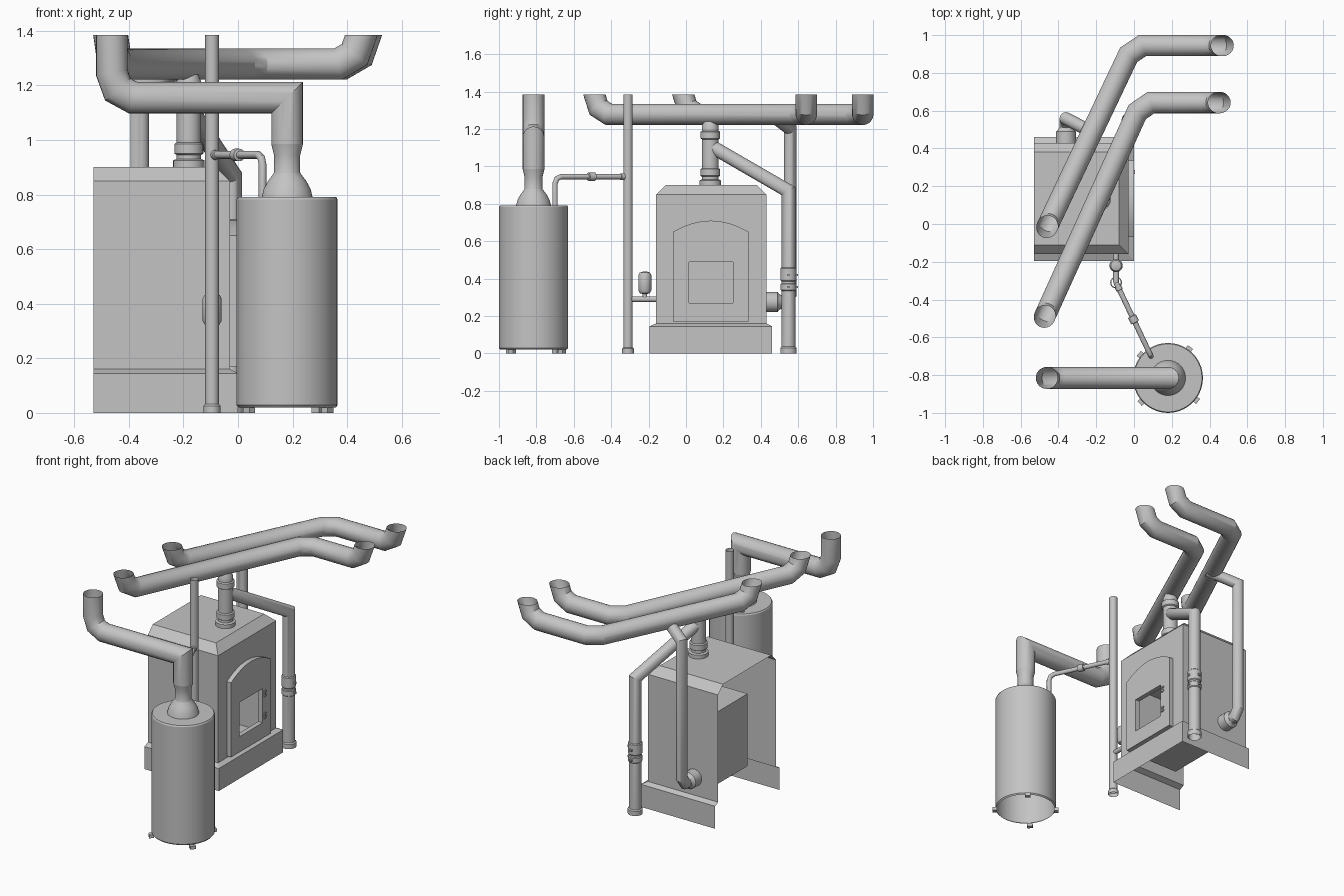
import bpy, bmesh, math
from mathutils import Vector, Matrix

if "Cube" in bpy.data.objects:
    bpy.data.objects.remove(bpy.data.objects["Cube"])

grey = bpy.data.materials.new("grey_metal")
grey.diffuse_color = (0.55, 0.55, 0.55, 1)
grey.use_nodes = True
grey.node_tree.nodes["Principled BSDF"].inputs["Base Color"].default_value = grey.diffuse_color


def finish(name, bm):
    bmesh.ops.recalc_face_normals(bm, faces=bm.faces)
    me = bpy.data.meshes.new(name)
    bm.to_mesh(me)
    bm.free()
    ob = bpy.data.objects.new(name, me)
    bpy.context.collection.objects.link(ob)
    me.materials.append(grey)
    return ob


def skin(bm, rings):
    rows = [[bm.verts.new(p) for p in r] for r in rings]
    n = len(rows[0])
    for a, b in zip(rows, rows[1:]):
        for i in range(n):
            j = (i + 1) % n
            bm.faces.new((a[i], a[j], b[j], b[i]))
    return rows


def pipe(name, pts, r, cut0=None, cut1=None, n=24):
    """Open tube along a polyline with mitred corners."""
    pts = [Vector(p) for p in pts]
    d = [(b - a).normalized() for a, b in zip(pts, pts[1:])]
    u = d[0].orthogonal().normalized()
    v = d[0].cross(u)
    ring = [pts[0] + r * (math.cos(t) * u + math.sin(t) * v)
            for t in (math.tau * i / n for i in range(n))]
    rings = []
    for i, p in enumerate(pts):
        k = max(i - 1, 0)
        if i == 0:
            nrm = Vector(cut0) if cut0 else d[0]
        elif i == len(pts) - 1:
            nrm = Vector(cut1) if cut1 else d[-1]
        else:
            nrm = d[i - 1] + d[i]
        ring = [q + d[k] * ((p - q).dot(nrm) / d[k].dot(nrm)) for q in ring]
        rings.append(ring)
    bm = bmesh.new()
    skin(bm, rings)
    return finish(name, bm)


def lathe(name, prof, origin, axis=(0, 0, 1), n=24, cap=False):
    """Turned part from (radius, height) pairs."""
    q = Vector((0, 0, 1)).rotation_difference(Vector(axis))
    o = Vector(origin)
    rings = [[o + q @ Vector((r * math.cos(math.tau * i / n), r * math.sin(math.tau * i / n), h))
              for i in range(n)] for r, h in prof]
    bm = bmesh.new()
    rows = skin(bm, rings)
    if cap:
        bm.faces.new(rows[-1])
        bm.faces.new(rows[0])
    return finish(name, bm)


def box(name, lo, hi, open_front=False, spin=0):
    lo, hi = Vector(lo), Vector(hi)
    bm = bmesh.new()
    bmesh.ops.create_cube(bm, size=1, matrix=Matrix.Translation((lo + hi) / 2)
                          @ Matrix.Rotation(spin, 4, 'Z') @ Matrix.Diagonal((*(hi - lo), 1)))
    if open_front:
        f = max(bm.faces, key=lambda f: f.calc_center_median().x)
        bmesh.ops.delete(bm, geom=[f], context='FACES_ONLY')
    return finish(name, bm)


def plate(name, outer, hole, x, half):
    """Flat plate in the y-z plane with an opening."""
    cu = bpy.data.curves.new(name, 'CURVE')
    cu.dimensions = '2D'
    cu.fill_mode = 'BOTH'
    cu.extrude = half
    for loop in (outer, hole):
        s = cu.splines.new('POLY')
        s.points.add(len(loop) - 1)
        for p, (a, b) in zip(s.points, loop):
            p.co = (a, b, 0, 1)
        s.use_cyclic_u = True
    ob = bpy.data.objects.new(name, cu)
    bpy.context.collection.objects.link(ob)
    ob.matrix_world = Matrix(((0, 0, 1, x), (1, 0, 0, 0), (0, 1, 0, 0), (0, 0, 0, 1)))
    cu.materials.append(grey)
    bpy.ops.object.select_all(action='DESELECT')
    ob.select_set(True)
    bpy.context.view_layer.objects.active = ob
    bpy.ops.object.convert(target='MESH')


def rect(a, b, c, d):
    return [(a, c), (b, c), (b, d), (a, d)]


# furnace shell: plinth, walls, chamfered top; open at the back and below
bm = bmesh.new()
rows = []
for x, y0, y1, z in ((0, -.195, .46, 0), (0, -.195, .46, .145), (-.03, -.16, .43, .16),
                     (-.03, -.16, .43, .85), (-.08, -.11, .38, .9)):
    rows.append([bm.verts.new(p) for p in ((-.53, y0, z), (x, y0, z), (x, y1, z), (-.53, y1, z))])
for k, (a, b) in enumerate(zip(rows, rows[1:])):
    for i in range(3):
        if not (k == 2 and i == 1):
            bm.faces.new((a[i], a[i + 1], b[i + 1], b[i]))
bm.faces.new(rows[-1])
finish("furnace_shell", bm)

# door wall, arched door and firebox
hole = rect(.015, .25, .27, .49)
plate("furnace_front_wall", rect(-.16, .43, .16, .85), hole, -.03, 0)
arch = [(-.07, .17), (.335, .17)] + [
    (.1325 + .2025 * c, .65 + .06 * (1 - c * c)) for c in (1, .75, .5, .25, 0, -.25, -.5, -.75, -1)]
plate("furnace_door", arch, hole, -.015, .015)
box("firebox", (-.39, -.07, .165), (-.031, .335, .63), open_front=True)
for z in (.31, .45):
    box("door_hinge", (-.002, .265, z - .02), (.006, .275, z + .02))
    for dz in (-.012, .012):
        box("hinge_pin", (-.002, .27, z + dz - .005), (.006, .285, z + dz + .005))

# main flue with collars
lathe("flue", [(.058, .9), (.058, .925), (.045, .93), (.045, .945), (.053, .95), (.053, .985),
               (.045, .99), (.045, 1.145), (.053, 1.15), (.053, 1.185), (.045, 1.19),
               (.045, 1.215), (.034, 1.24)], (-.18, .13, 0))

# slanted branch and its drop pipe
pipe("branch_pipe", [(-.18, .13, 1.11), (-.022, .548, .868), (-.022, .548, 0)], .037)
lathe("branch_collars", [(.037, .335), (.042, .34), (.042, .37), (.038, .375), (.038, .385),
                         (.042, .39), (.042, .455), (.037, .46)], (-.022, .548, 0))
lathe("branch_foot", [(.044, 0), (.044, .03), (.037, .036)], (-.022, .548, 0))
for z in (.355, .42):
    box("collar_bolt", (-.03, .58, z - .006), (-.014, .6, z + .006))
    box("collar_bolt", (.012, .542, z - .006), (.03, .554, z + .006))

# return pipe behind, from the side canister up to the far duct
lathe("side_canister", [(.053, 0), (.053, .06), (.042, .068), (.036, .08)],
      (-.36, .43, .275), (0, 1, 0), cap=True)
pipe("return_pipe", [(-.36, .5, .275), (-.36, .525, .275), (-.36, .558, .32),
                     (-.36, .558, 1.2), (-.19, .47, 1.265)], .034)

# overhead ducts with upturned ends
def duct(name, a, m, e):
    a, m = Vector((*a, 1.278)), Vector((*m, 1.278))
    d = (m - a).normalized()
    up = Vector((0, 0, 1))
    pts = [a + up * .107, a + d * .025 + up * .035, a + d * .085,
           m - d * .055, m + Vector((.05, 0, 0)),
           Vector((e - .085, m.y, m.z)), Vector((e - .025, m.y, m.z + .035)),
           Vector((e, m.y, 1.385))]
    pipe(name, pts, .057, up, up)


duct("far_duct", (-.46, -.015), (-.005, .945), .468)
duct("near_duct", (-.473, -.49), (.04, .643), .452)

# water tank
T = (.18, -.815, 0)
lathe("tank", [(.178, .02), (.185, .028), (.185, .782), (.18, .79), (.093, .791), (.086, .82),
               (.07, .85), (.05, .876), (.048, .88), (.048, .945), (.058, .985)], T, n=40)
for deg in (54, 140, 222, 322):
    a = math.radians(deg)
    c = Vector(T) + Vector((.188 * math.cos(a), .188 * math.sin(a), .01))
    h = Vector((.014, .017, .01))
    box("tank_foot", c - h, c + h, spin=a)

# tank flue
pipe("tank_flue", [(.18, -.815, .985), (.18, -.815, 1.155), (-.385, -.815, 1.155),
                   (-.44, -.815, 1.185), (-.462, -.815, 1.245), (-.462, -.815, 1.385)], .058)

# standpipe
lathe("standpipe", [(.031, 0), (.031, .026), (.025, .032), (.025, 1.385)], (-.095, -.31, 0))

# thin water line from tank to standpipe with a coupling
d = Vector((-.185, .39, 0)).normalized()
base = Vector((.09, -.7, .79))
top = base + Vector((0, 0, .155))
end = Vector((-.095, -.31, .945))
pipe("water_line", [base, top - Vector((0, 0, .035)), top - Vector((0, 0, .011)) + d * .011,
                    top + d * .035, end], .014, n=16)
lathe("line_coupling", [(.014, -.02), (.023, -.018), (.023, .018), (.014, .02)],
      (top + end) / 2, d, n=16)
lathe("line_end_nut", [(.014, 0), (.018, .002), (.018, .02)], end - d * .045, d, n=16)

# feed pipe and pressure vessel
pipe("feed_pipe", [(-.095, -.31, .29), (-.095, -.15, .29)], .015, n=16)
lathe("pressure_vessel", [(.012, .29), (.012, .318), (.026, .322), (.035, .338), (.035, .418),
                          (.028, .432), (.012, .437)], (-.095, -.22, 0), n=20, cap=True)

# smooth round parts, keep hard edges
bpy.ops.object.select_all(action='SELECT')
bpy.context.view_layer.objects.active = bpy.context.selected_objects[0]
bpy.ops.object.shade_smooth_by_angle(angle=math.radians(30))
